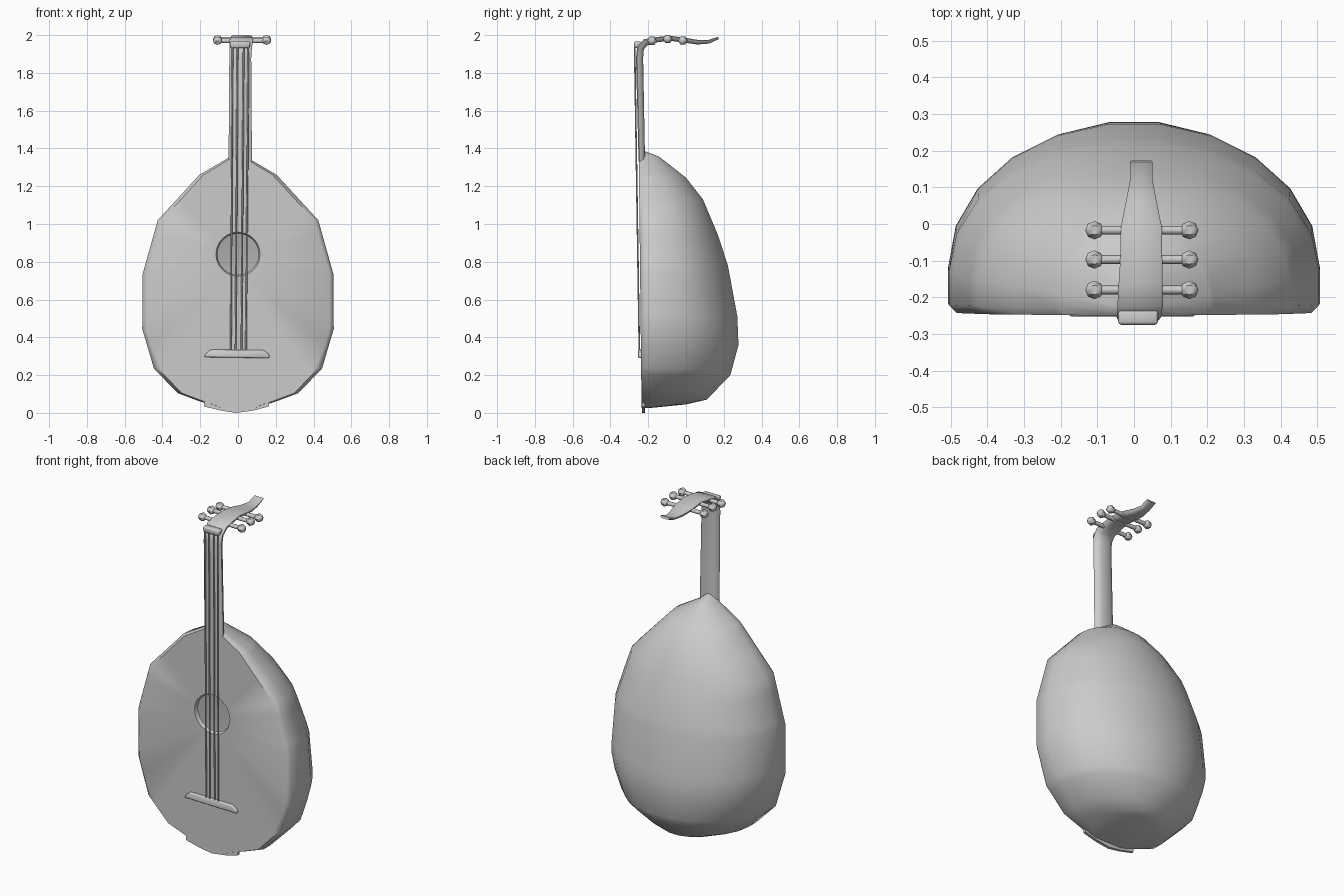
import bpy, bmesh, math
from mathutils import Vector, Matrix

cube = bpy.data.objects.get("Cube")
if cube:
    bpy.data.objects.remove(cube)

grey = bpy.data.materials.new("plain grey")
grey.use_nodes = True
COLOUR = (0.6, 0.6, 0.6, 1)
grey.diffuse_color = COLOUR
grey.node_tree.nodes["Principled BSDF"].inputs["Base Color"].default_value = COLOUR


def finish(name, bm, angle=50):
    bmesh.ops.recalc_face_normals(bm, faces=bm.faces[:])
    mesh = bpy.data.meshes.new(name)
    bm.to_mesh(mesh)
    bm.free()
    mesh.materials.append(grey)
    obj = bpy.data.objects.new(name, mesh)
    bpy.context.collection.objects.link(obj)
    bpy.ops.object.select_all(action='DESELECT')
    obj.select_set(True)
    bpy.context.view_layer.objects.active = obj
    bpy.ops.object.shade_smooth_by_angle(angle=math.radians(angle))
    return obj


def interp(table, t):
    """Piecewise linear lookup in rising (t, value) pairs."""
    if t <= table[0][0]:
        return table[0][1]
    for (a, va), (b, vb) in zip(table, table[1:]):
        if t <= b:
            return va + (vb - va) * (t - a) / (b - a)
    return table[-1][1]


def loft(bm, rings, closed):
    """Skin equal rings of points and cap both ends."""
    rows = [[bm.verts.new(p) for p in ring] for ring in rings]
    n = len(rows[0])
    for a, b in zip(rows, rows[1:]):
        for i in range(n if closed else n - 1):
            j = (i + 1) % n
            bm.faces.new((a[i], a[j], b[j], b[i]))
    bm.faces.new(rows[0])
    bm.faces.new(rows[-1])


def front_y(z):
    return -0.235 - 0.011 * z


# Body: bowl lofted upward, open on the front for the soundboard
HALF_WIDTH = [(0.025, 0.09), (0.06, 0.2), (0.105, 0.32), (0.235, 0.445), (0.445, 0.507),
              (0.735, 0.505), (1.02, 0.425), (1.26, 0.205), (1.345, 0.06), (1.385, 0.015)]
BACK = [(0.025, -0.2), (0.045, 0.0), (0.07, 0.11), (0.2, 0.235), (0.36, 0.278), (0.51, 0.272),
        (0.78, 0.222), (0.94, 0.17), (1.13, 0.09), (1.245, 0.0), (1.355, -0.14), (1.385, -0.215)]
ARC = 11


def bowl_ring(z):
    w, back, front = interp(HALF_WIDTH, z), interp(BACK, z), front_y(z)
    depth = back - front
    lip = min(0.022, 0.3 * w, 0.15 * depth)
    shoulder = front + 0.24 * depth
    pts = [(w - lip, front, z), (w, front + lip, z)]
    for i in range(ARC + 1):
        a = math.pi * i / ARC
        pts.append((w * math.cos(a), shoulder + (back - shoulder) * math.sin(a) * 1.01, z))
    return pts + [(-w, front + lip, z), (lip - w, front, z)]


bm = bmesh.new()
levels = sorted({t for t, _ in HALF_WIDTH + BACK})
loft(bm, [bowl_ring(z) for z in levels], closed=False)
outline = [e for e in bm.edges if e.is_boundary]

# Soundboard with a round hole and a short inner lip
HOLE_Z, HOLE_R, SIDES = 0.84, 0.117, 24


def hole_loop(radius, inset):
    pts = []
    for i in range(SIDES):
        a = math.tau * i / SIDES
        z = HOLE_Z + radius * math.sin(a)
        pts.append(bm.verts.new((radius * math.cos(a), front_y(z) + inset, z)))
    return pts


outer, inner = hole_loop(HOLE_R, 0), hole_loop(HOLE_R - 0.008, 0.02)
rim = [bm.edges.new((outer[i], outer[i - 1])) for i in range(SIDES)]
bmesh.ops.triangle_fill(bm, use_beauty=True, edges=outline + rim, normal=(0, -1, 0))
for i in range(SIDES):
    bm.faces.new((outer[i], outer[i - 1], inner[i - 1], inner[i]))
finish("body", bm)

# Neck and bent-back head: one rounded section swept along a side path
# Each station: y, z, centre x, half width, half thickness
STATIONS = [(-0.233, 1.33, 0.012, 0.062, 0.018), (-0.245, 1.88, 0.012, 0.058, 0.02),
            (-0.24, 1.93, 0.014, 0.06, 0.02), (-0.215, 1.96, 0.017, 0.062, 0.02),
            (-0.16, 1.974, 0.018, 0.06, 0.015), (-0.09, 1.983, 0.02, 0.057, 0.014),
            (-0.01, 1.973, 0.02, 0.056, 0.014), (0.06, 1.962, 0.02, 0.042, 0.013),
            (0.12, 1.964, 0.02, 0.031, 0.01), (0.172, 1.985, 0.02, 0.031, 0.007)]
SECTION = [(-1, 0.7), (-0.9, 1), (0.9, 1), (1, 0.7), (0.9, -0.3), (0.5, -0.9), (-0.5, -0.9), (-0.9, -0.3)]
rings = []
for i, (y, z, cx, half, thick) in enumerate(STATIONS):
    before, after = STATIONS[max(i - 1, 0)], STATIONS[min(i + 1, len(STATIONS) - 1)]
    along = Vector((0, after[0] - before[0], after[1] - before[1])).normalized()
    outward = Vector((0, -along.z, along.y))
    rings.append([Vector((cx + half * u, y, z)) + outward * thick * v for u, v in SECTION])
bm = bmesh.new()
loft(bm, rings, closed=True)
finish("neck_and_head", bm)


def slab(name, outline, y0, y1, bevel=0.0):
    """Extrude an x-z outline from y0 to y1, rounding the edges."""
    bm = bmesh.new()
    loft(bm, [[(x, y, z) for x, z in outline] for y in (y0, y1)], closed=True)
    if bevel:
        bmesh.ops.bevel(bm, geom=bm.edges[:], offset=bevel, segments=2, profile=0.5, affect='EDGES')
    return finish(name, bm)


# Nut, bridge and tail plate
slab("nut", [(-0.04, 1.932), (0.062, 1.932), (0.066, 1.966), (-0.044, 1.966)], -0.275, -0.235, 0.008)
slab("bridge", [(-0.18, 0.295), (0.168, 0.29), (0.165, 0.31), (0.135, 0.333), (-0.145, 0.335), (-0.17, 0.315)],
     -0.253, -0.23, 0.007)
slab("tail_plate", [(-0.18, 0.075), (-0.18, 0.034), (-0.09, 0.012), (-0.01, 0.0), (0.08, 0.012), (0.163, 0.034),
                    (0.163, 0.075)], -0.234, -0.217)


def rod(bm, a, b, radius, sides):
    a, b = Vector(a), Vector(b)
    turn = (b - a).to_track_quat('Z', 'Y').to_matrix().to_4x4()
    bmesh.ops.create_cone(bm, cap_ends=True, segments=sides, radius1=radius, radius2=radius,
                          depth=(b - a).length, matrix=Matrix.Translation((a + b) / 2) @ turn)


# Strings from bridge to nut
bm = bmesh.new()
for x in (-0.038, -0.013, 0.018, 0.042):
    rod(bm, (x, -0.247, 0.325), (x * 1.05 + 0.011, -0.272, 1.945), 0.0045, 6)
finish("strings", bm)

# Tuning pegs: three shafts with a faceted knob at each end
bm = bmesh.new()
for y, z in ((-0.18, 1.97), (-0.097, 1.979), (-0.017, 1.971)):
    rod(bm, (-0.1, y, z), (0.145, y, z), 0.012, 8)
    for x in (-0.108, 0.151):
        place = Matrix.Translation((x, y, z)) @ Matrix.Rotation(math.pi / 2, 4, 'Y')
        bmesh.ops.create_uvsphere(bm, u_segments=6, v_segments=4, radius=0.025, matrix=place)
finish("tuning_pegs", bm)
